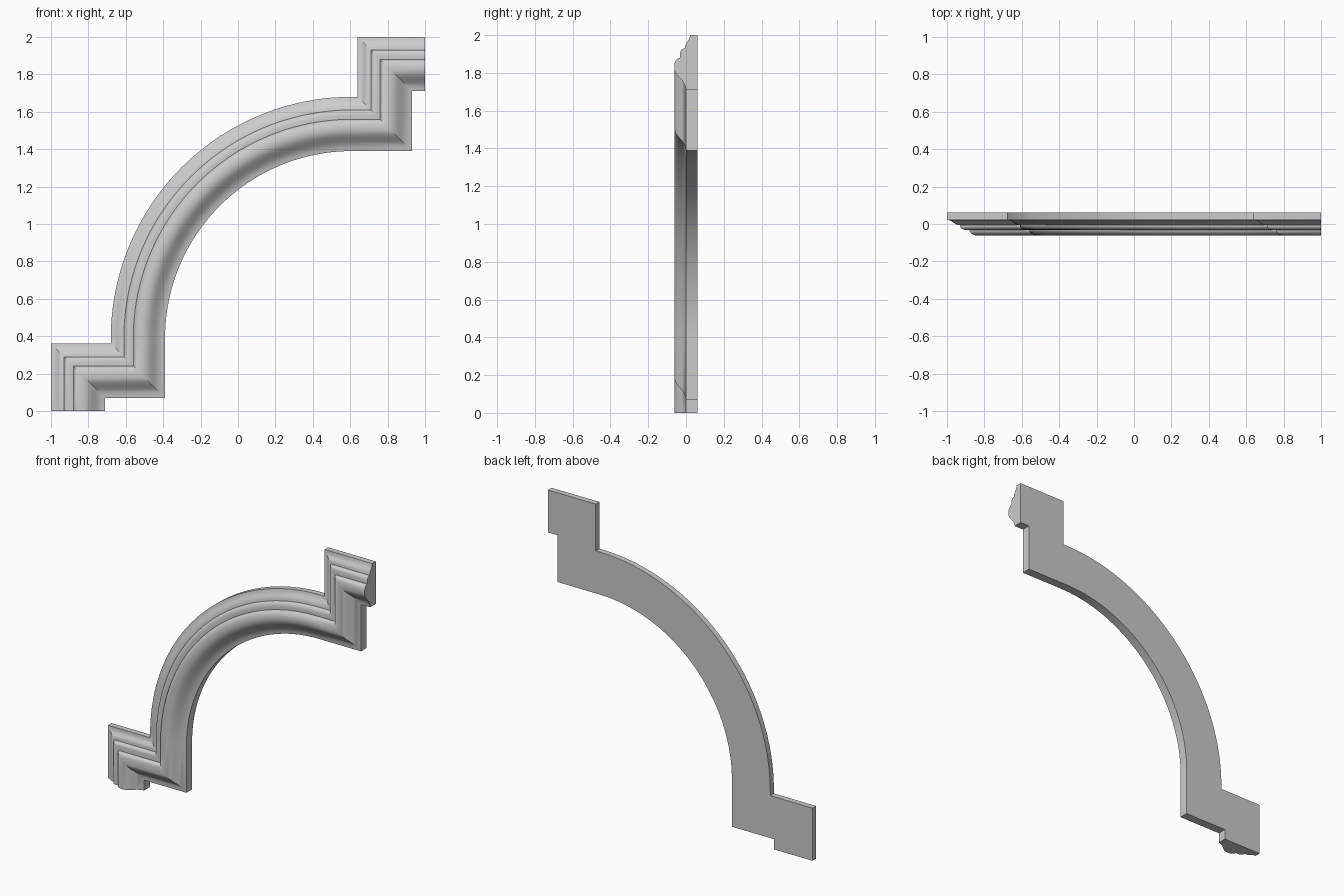
import bpy, bmesh, math

if "Cube" in bpy.data.objects:
    bpy.data.objects.remove(bpy.data.objects["Cube"])

# Moulding cross-section: (distance inward from the outer edge, depth y)
profile = [
    (0, .061), (0, .022), (.015, .019), (.03, .011), (.042, .002), (.055, -.004),
    (.07, -.006), (.071, -.014), (.076, -.023), (.086, -.029), (.1, -.032),
    (.12, -.031), (.121, -.038), (.127, -.048), (.138, -.056), (.152, -.061),
    (.17, -.062), (.185, -.060), (.2, -.054), (.214, -.044), (.228, -.032),
    (.243, -.019), (.258, -.009), (.274, -.003), (.29, 0), (.29, .061),
]

# Sweep stations: outer point (x, z) and inward direction, mitred at corners
CX, CZ, R, STEPS = .61, .39, 1.29, 48
stations = [((-1, 0), (1, 0)), ((-1, .36), (1, -1)), ((-.68, .36), (1, -1))]
for i in range(STEPS + 1):
    a = math.pi - math.pi / 2 * i / STEPS
    c, s = math.cos(a), math.sin(a)
    stations.append(((CX + R * c, CZ + R * s), (-c, -s)))
stations += [((.64, 1.68), (1, -1)), ((.64, 2), (1, -1)), ((1, 2), (0, -1))]

# Sweep the section and cap both ends
bm = bmesh.new()
rings = [[bm.verts.new((p[0] + n[0] * d, y, p[1] + n[1] * d)) for d, y in profile]
         for p, n in stations]
count = len(profile)
for a, b in zip(rings, rings[1:]):
    for j in range(count):
        k = (j + 1) % count
        bm.faces.new((a[j], a[k], b[k], b[j]))
bm.faces.new(rings[0])
bm.faces.new(rings[-1])
bmesh.ops.recalc_face_normals(bm, faces=bm.faces)

mesh = bpy.data.meshes.new("corner_moulding")
bm.to_mesh(mesh)
bm.free()
obj = bpy.data.objects.new("corner_moulding", mesh)
bpy.context.collection.objects.link(obj)

# Smooth curves, crisp mitres and steps
bpy.context.view_layer.objects.active = obj
obj.select_set(True)
bpy.ops.object.shade_smooth_by_angle(angle=math.radians(30))
